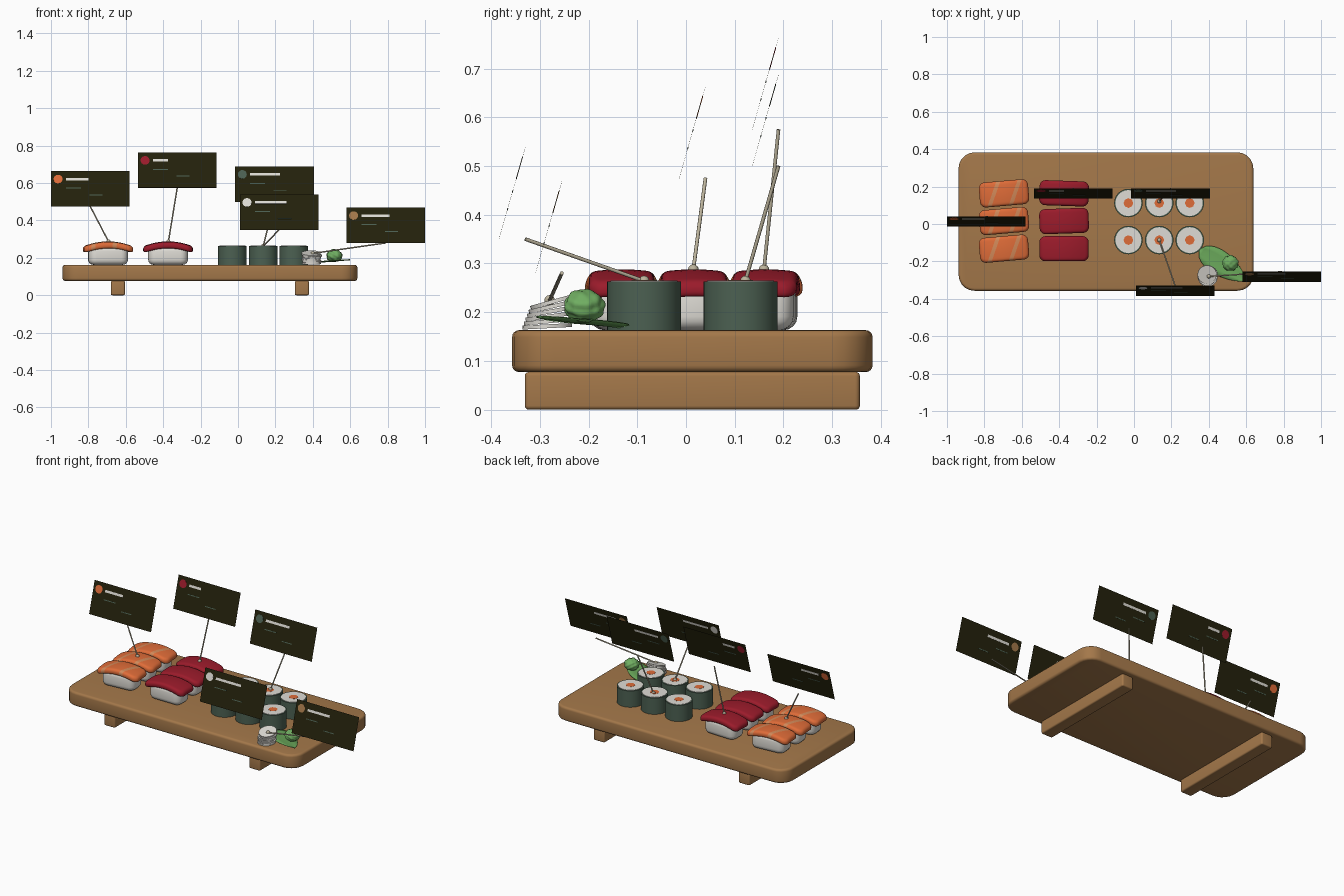
import bpy, bmesh, math
from mathutils import Matrix, Vector

cube = bpy.data.objects.get("Cube")
if cube:
    bpy.data.objects.remove(cube, do_unlink=True)


def material(name, rgb):
    m = bpy.data.materials.new(name)
    m.use_nodes = True
    m.diffuse_color = (*rgb, 1)
    m.node_tree.nodes["Principled BSDF"].inputs["Base Color"].default_value = (*rgb, 1)
    return m


WOOD = material("wood", (0.37, 0.187, 0.068))
ORANGE = material("salmon orange", (0.74, 0.15, 0.04))
STRIPE = material("salmon fat", (0.64, 0.25, 0.10))
RED = material("tuna red", (0.33, 0.011, 0.024))
WHITE = material("rice white", (0.74, 0.72, 0.67))
NORI = material("seaweed green", (0.072, 0.118, 0.084))
LEAF = material("leaf green", (0.14, 0.38, 0.10))
WASABI = material("wasabi green", (0.16, 0.42, 0.12))
CARD = material("card black", (0.0175, 0.0155, 0.0035))
PICK = material("bamboo", (0.50, 0.45, 0.33))

BOARD_TOP = 0.163


def finish(name, bm, mats, matrix=Matrix(), angle=40):
    """Turn a bmesh into a shaded object."""
    bmesh.ops.recalc_face_normals(bm, faces=bm.faces)
    bm.transform(matrix)
    mesh = bpy.data.meshes.new(name)
    bm.to_mesh(mesh)
    bm.free()
    for m in mats:
        mesh.materials.append(m)
    ob = bpy.data.objects.new(name, mesh)
    bpy.context.collection.objects.link(ob)
    bpy.ops.object.select_all(action='DESELECT')
    ob.select_set(True)
    bpy.context.view_layer.objects.active = ob
    bpy.ops.object.shade_smooth_by_angle(angle=math.radians(angle))
    return ob


def slab(size, corner, edge):
    """Box with rounded plan corners and rounded rims."""
    bm = bmesh.new()
    bmesh.ops.create_cube(bm, size=1, matrix=Matrix.Diagonal((*size, 1)))
    upright = [e for e in bm.edges if abs(e.verts[0].co.z - e.verts[1].co.z) > size[2] / 2]
    bmesh.ops.bevel(bm, geom=upright, offset=corner, segments=5, profile=0.5, affect='EDGES')
    bm.normal_update()
    rim = [e for e in bm.edges if sum(abs(f.normal.z) > 0.9 for f in e.link_faces) == 1]
    bmesh.ops.bevel(bm, geom=rim, offset=edge, segments=4, profile=0.5, affect='EDGES')
    return bm


def slice_mesh(bm, point, normal):
    bmesh.ops.bisect_plane(bm, geom=bm.verts[:] + bm.edges[:] + bm.faces[:],
                           plane_co=point, plane_no=normal)


def cylinder(name, mat, radius, depth, matrix, sides=40):
    bm = bmesh.new()
    bmesh.ops.create_cone(bm, cap_ends=True, segments=sides, radius1=radius,
                          radius2=radius, depth=depth)
    return finish(name, bm, [mat], matrix)


# Serving board and its two feet
finish("board", slab((1.576, 0.74, 0.086), 0.085, 0.014), [WOOD],
       Matrix.Translation((-0.15, 0.013, 0.12)))
for side, x in (("right", -0.642), ("left", 0.342)):
    finish(side + "_foot", slab((0.076, 0.688, 0.077), 0.01, 0.008), [WOOD],
           Matrix.Translation((x, 0.013, 0.0385)))


# Rice blocks with draped fish slices
def nigiri(name, x, y, turn, mats):
    place = Matrix.Translation((x, y, 0)) @ Matrix.Rotation(math.radians(turn), 4, 'Z')
    finish(name + "_rice", slab((0.212, 0.118, 0.1), 0.04, 0.028), [WHITE],
           place @ Matrix.Translation((0, 0, BOARD_TOP + 0.05)))
    bm = slab((0.264, 0.134, 0.034), 0.032, 0.014)
    for i in range(-5, 6):
        slice_mesh(bm, (i * 0.022, 0, 0), (1, 0, 0))
    for i in range(-2, 3):
        slice_mesh(bm, (0, i * 0.022, 0), (0, 1, 0))
    if len(mats) > 1:
        lean = Vector((0.91, -0.41, 0))
        bands = (-0.05, 0.055)
        for b in bands:
            for s in (-0.01, 0.01):
                slice_mesh(bm, lean * (b + s), lean)
        for f in bm.faces:
            d = f.calc_center_median().dot(lean)
            f.material_index = int(any(abs(d - b) < 0.01 for b in bands))
    for v in bm.verts:
        v.co.z -= 1.5 * v.co.x ** 2 + 1.2 * v.co.y ** 2
    finish(name + "_fish", bm, mats, place @ Matrix.Translation((0, 0, 0.271)))


for i, y in enumerate((0.164, 0.016, -0.132)):
    nigiri(f"salmon_{i + 1}", -0.695, y, 5, [ORANGE, STRIPE])
    nigiri(f"tuna_{i + 1}", -0.374, y, (-2, 2, 0)[i], [RED])


# Six rolls: seaweed wrap, rice face, fish core
for row, y in (("back", 0.112), ("front", -0.086)):
    for i, x in enumerate((-0.03, 0.135, 0.298)):
        label = f"{row}_roll_{i + 1}"
        at = lambda z: Matrix.Translation((x, y, z))
        cylinder(label + "_wrap", NORI, 0.076, 0.1, at(BOARD_TOP + 0.05))
        cylinder(label + "_rice", WHITE, 0.069, 0.003, at(0.2635))
        cylinder(label + "_core", ORANGE, 0.026, 0.003, at(0.2645), 8)


# Leaf, tapered and rising toward its tip
bm = bmesh.new()
rows = []
steps = 14
for i in range(steps + 1):
    t = i / steps
    half = 0.002 + 0.064 * math.sin(math.pi * t ** 0.75) ** 0.7
    rows.append([bm.verts.new((t * 0.3, s * half, 0.02 * t + 0.004 * abs(s)))
                 for s in (-1, -0.5, 0, 0.5, 1)])
for a, b in zip(rows, rows[1:]):
    for j in range(4):
        bm.faces.new((a[j], b[j], b[j + 1], a[j + 1]))
leaf = finish("leaf", bm, [LEAF], Matrix.Translation((0.35, -0.135, 0.167))
              @ Matrix.Rotation(math.radians(-34), 4, 'Z'))
leaf.modifiers.new("thickness", 'SOLIDIFY').thickness = 0.002

# Lumpy wasabi ball
bm = bmesh.new()
bmesh.ops.create_icosphere(bm, subdivisions=4, radius=1)
for v in bm.verts:
    p = v.co * 7
    v.co *= 1 + 0.05 * math.sin(p.x + 1) * math.sin(p.y * 1.2) + 0.04 * math.sin(p.z * 1.3 + p.x)
finish("wasabi", bm, [WASABI], Matrix.Translation((0.515, -0.209, 0.212))
       @ Matrix.Diagonal((0.042, 0.041, 0.034, 1)))

# Fanned stack of ginger slices
for i in range(6):
    spin = Matrix.Rotation(i * 1.1, 4, 'Z')
    tilt = Matrix.Rotation(math.radians(3 + 2.5 * i), 4, 'X')
    cylinder(f"ginger_slice_{i + 1}", WHITE, 0.051, 0.008,
             Matrix.Translation((0.393 + 0.004 * math.sin(i * 2), -0.285 + 0.003 * i,
                                 0.171 + 0.0103 * i)) @ tilt @ spin, 24)


# Sign cards leaning back, in front of their bamboo picks
def sign(name, base, tip, dot, title):
    base, tip = Vector(base), Vector(tip)
    rod = tip - base
    aim = rod.to_track_quat('Z', 'Y').to_matrix().to_4x4()
    cylinder(name + "_pick", PICK, 0.0038, rod.length,
             Matrix.Translation((base + tip) / 2) @ aim, 10)
    bm = bmesh.new()
    bmesh.ops.create_uvsphere(bm, u_segments=14, v_segments=8, radius=0.011)
    finish(name + "_bead", bm, [PICK], Matrix.Translation(base))

    lean = (Matrix.Translation(tip + Vector((0, -0.027, 0.094)))
            @ Matrix.Rotation(math.radians(-16), 4, 'X'))

    def plate(part, mat, u, v, w, h, thick):
        bm = bmesh.new()
        bmesh.ops.create_cube(bm, size=1, matrix=Matrix.Diagonal((w, thick, h, 1)))
        finish(f"{name}_{part}", bm, [mat], lean @ Matrix.Translation((u, 0, v)))

    plate("card", CARD, 0, 0, 0.42, 0.196, 0.0004)
    plate("heading", WHITE, -0.13 + title / 2, 0.054, title, 0.014, 0.002)
    plate("line_1", NORI, -0.09, 0.004, 0.08, 0.005, 0.002)
    plate("line_2", NORI, 0.03, -0.034, 0.07, 0.005, 0.002)
    cylinder(name + "_dot", dot, 0.024, 0.002, lean @ Matrix.Translation((-0.172, 0, 0.054))
             @ Matrix.Rotation(math.pi / 2, 4, 'X'), 24)


sign("salmon_sign", (-0.692, 0.015, 0.287), (-0.79, 0.04, 0.475), ORANGE, 0.12)
sign("tuna_sign", (-0.372, 0.16, 0.287), (-0.325, 0.19, 0.575), RED, 0.08)
sign("back_roll_sign", (0.135, 0.122, 0.264), (0.195, 0.19, 0.5), NORI, 0.16)
sign("front_roll_sign", (0.135, -0.086, 0.264), (0.22, -0.33, 0.35), WHITE, 0.17)
sign("garnish_sign", (0.4, -0.28, 0.224), (0.79, -0.255, 0.28), WOOD, 0.15)
